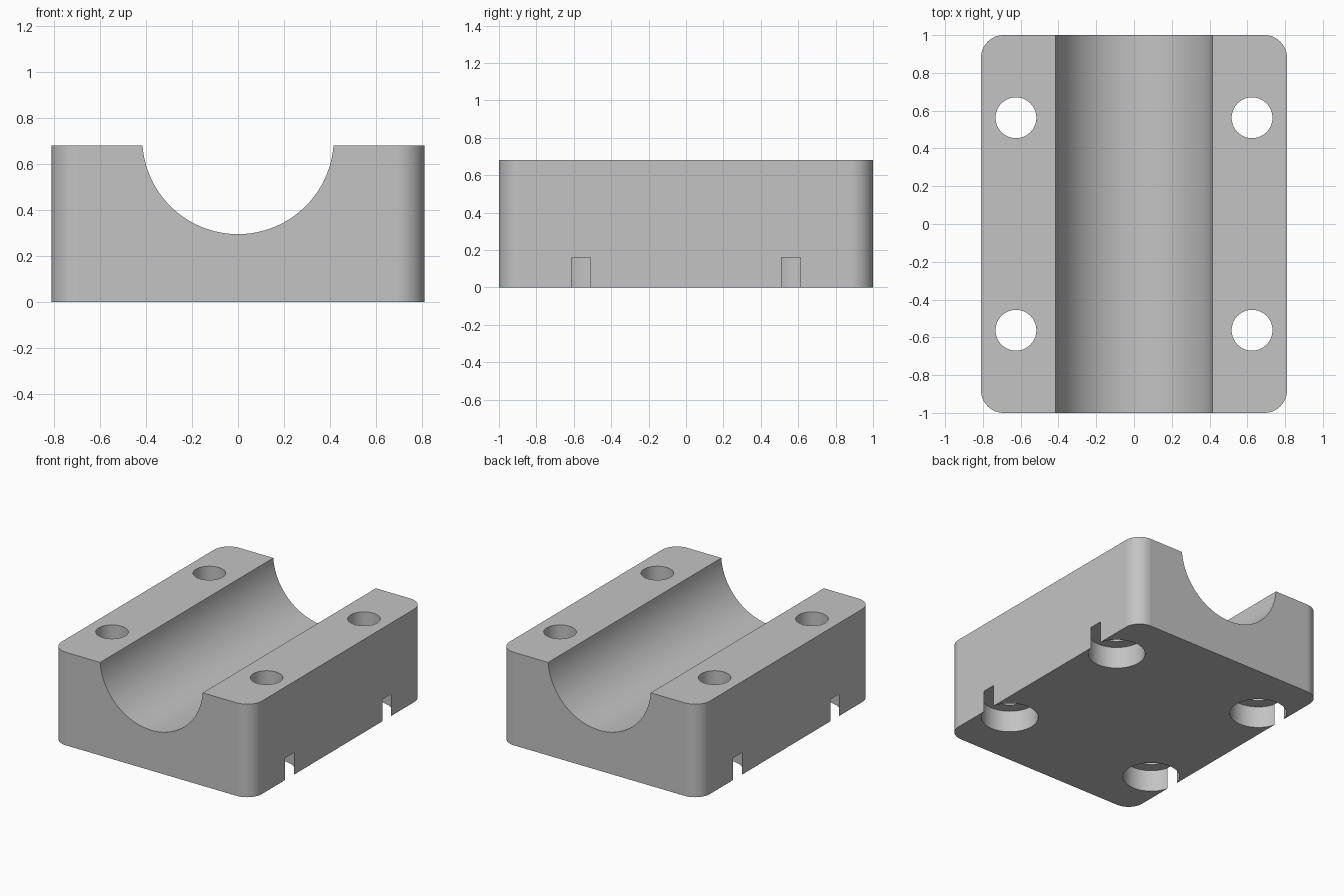
import bpy, bmesh, math

cube = bpy.data.objects.get("Cube")
if cube:
    bpy.data.objects.remove(cube, do_unlink=True)

WIDTH, LENGTH, HEIGHT = 1.62, 2.0, 0.68
HOLE_X, HOLE_Y = 0.625, 0.5625

grey = bpy.data.materials.new("plain grey")
grey.use_nodes = True
colour = (0.55, 0.55, 0.55, 1)
grey.diffuse_color = colour
grey.node_tree.nodes["Principled BSDF"].inputs["Base Color"].default_value = colour


def cylinder(name, radius, depth, location, rotation=(0, 0, 0), sides=64):
    bpy.ops.mesh.primitive_cylinder_add(vertices=sides, radius=radius, depth=depth,
                                        location=location, rotation=rotation)
    obj = bpy.context.object
    obj.name = name
    obj.data.materials.append(grey)
    return obj


# Block with rounded vertical corners
bpy.ops.mesh.primitive_cube_add(size=1, location=(0, 0, HEIGHT / 2))
block = bpy.context.object
block.name = "clamp_block"
block.scale = (WIDTH, LENGTH, HEIGHT)
bpy.ops.object.transform_apply(location=True, rotation=False, scale=True)
block.data.materials.append(grey)
bm = bmesh.new()
bm.from_mesh(block.data)
uprights = [e for e in bm.edges if abs(e.verts[0].co.z - e.verts[1].co.z) > 0.1]
bmesh.ops.bevel(bm, geom=uprights, offset=0.12, segments=12, profile=0.5, affect='EDGES')
bm.to_mesh(block.data)
bm.free()

# Pipe groove along the length
cutters = [cylinder("groove_cutter", 0.416, LENGTH + 0.4, (0, 0, 0.711),
                    (math.pi / 2, 0, 0), 128)]

# Bolt holes, with wide recesses below that break through the side walls
for x in (-HOLE_X, HOLE_X):
    for y in (-HOLE_Y, HOLE_Y):
        cutters.append(cylinder("recess_cutter", 0.192, 0.32, (x, y, 0)))
        cutters.append(cylinder("bolt_hole_cutter", 0.108, 2, (x, y, HEIGHT / 2)))

bpy.ops.object.select_all(action='DESELECT')
block.select_set(True)
bpy.context.view_layer.objects.active = block
for cutter in cutters:
    mod = block.modifiers.new("cut", 'BOOLEAN')
    mod.operation = 'DIFFERENCE'
    mod.solver = 'EXACT'
    mod.object = cutter
    bpy.ops.object.modifier_apply(modifier=mod.name)
    bpy.data.objects.remove(cutter, do_unlink=True)

# Smooth curves, crisp edges
bpy.ops.object.shade_smooth_by_angle(angle=math.radians(30))
weighted = block.modifiers.new("flat_faces", 'WEIGHTED_NORMAL')
weighted.keep_sharp = True
